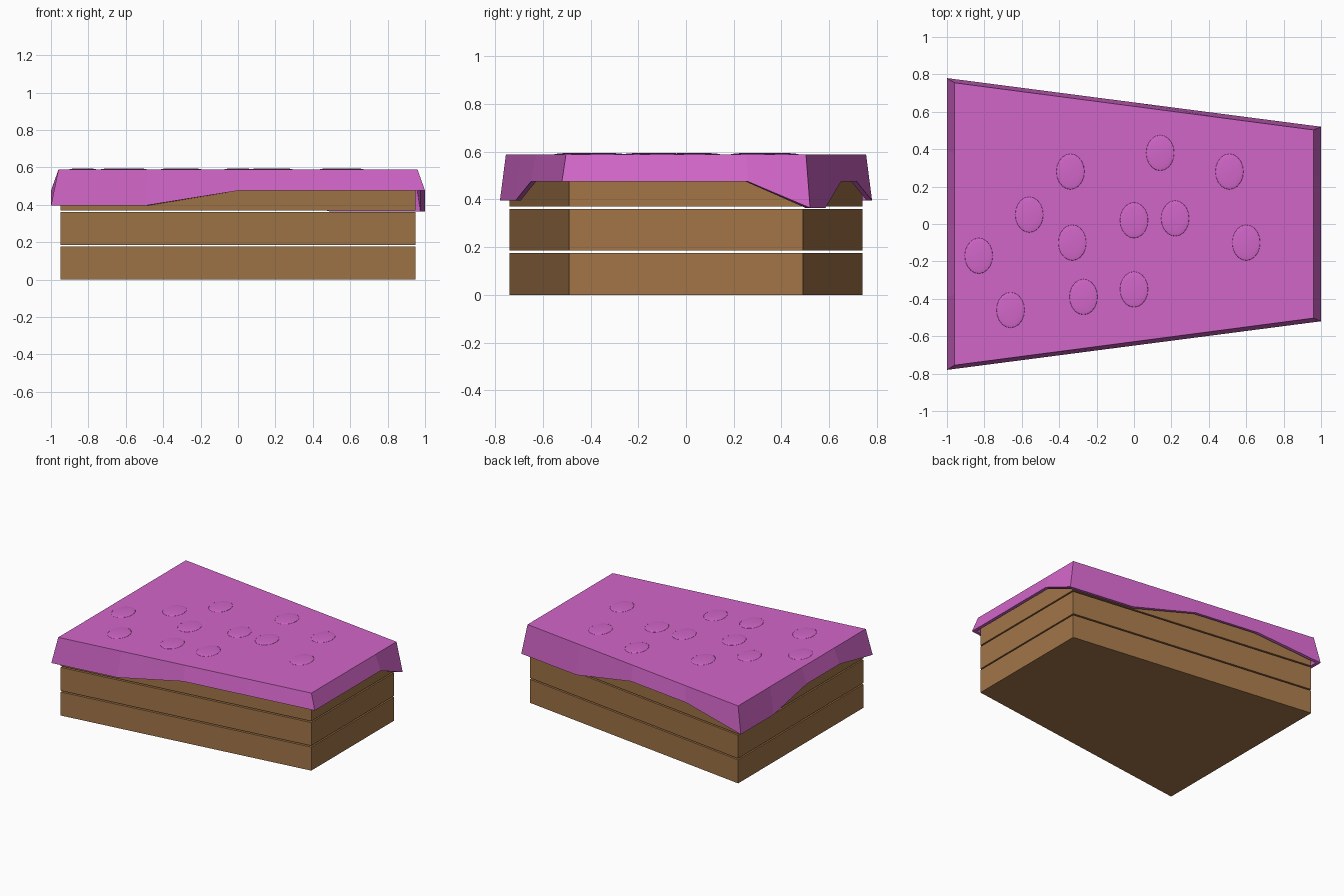
import bpy
import bmesh
from mathutils import Vector

cube = bpy.data.objects.get("Cube")
if cube:
    bpy.data.objects.remove(cube)


def material(name, color):
    mat = bpy.data.materials.new(name)
    mat.use_nodes = True
    mat.diffuse_color = color
    mat.node_tree.nodes["Principled BSDF"].inputs["Base Color"].default_value = color
    return mat


wood = material("brown wood", (0.36, 0.178, 0.064, 1))
cloth = material("pink cloth", (0.645, 0.133, 0.584, 1))


def add_object(name, bm, mat):
    bmesh.ops.recalc_face_normals(bm, faces=bm.faces)
    mesh = bpy.data.meshes.new(name)
    bm.to_mesh(mesh)
    bm.free()
    mesh.materials.append(mat)
    obj = bpy.data.objects.new(name, mesh)
    bpy.context.collection.objects.link(obj)
    return obj


def trapezoid(x, wide, narrow):
    """Corners counter-clockwise, wide end at -x."""
    return [Vector(c) for c in ((-x, -wide), (x, -narrow), (x, narrow), (-x, wide))]


def outline(corners, steps):
    """Split every side of the trapezoid into equal steps."""
    return [a.lerp(b, i / steps)
            for a, b in zip(corners, corners[1:] + corners[:1]) for i in range(steps)]


def stack_loops(bm, loops):
    """Bridge rings of points in order and cap both ends."""
    rings = [[bm.verts.new(p) for p in loop] for loop in loops]
    for low, high in zip(rings, rings[1:]):
        for i in range(len(low)):
            j = (i + 1) % len(low)
            bm.faces.new((low[i], low[j], high[j], high[i]))
    bm.faces.new(rings[0])
    bm.faces.new(rings[-1])


# Three stacked wooden tiers with narrow gaps
base = trapezoid(0.95, 0.74, 0.49)
for name, z0, z1 in (("lower_tier", 0, 0.176), ("middle_tier", 0.186, 0.36),
                     ("upper_tier", 0.37, 0.55)):
    bm = bmesh.new()
    stack_loops(bm, [[(p.x, p.y, z) for p in base] for z in (z0, z1)])
    add_object(name, bm, wood)

# Draped cover: thick cloth with a flared, uneven hem
LOW, DEEP, HIGH = 0.395, 0.365, 0.475
hem = [LOW, LOW, HIGH, HIGH,      # front
       HIGH, HIGH, HIGH, HIGH,    # narrow end
       DEEP, DEEP, HIGH, HIGH,    # back
       LOW, LOW, HIGH, HIGH]      # wide end


def ring(x, wide, narrow, heights):
    return [(p.x, p.y, z) for p, z in zip(outline(trapezoid(x, wide, narrow), 4), heights)]


bm = bmesh.new()
stack_loops(bm, [ring(0.96, 0.755, 0.503, [0.588] * 16),
                 ring(1.0, 0.78, 0.52, hem),
                 ring(0.975, 0.758, 0.5, hem),
                 ring(0.945, 0.735, 0.485, [0.565] * 16)])
add_object("cloth_cover", bm, cloth)

# Shallow round lumps on the cover
lumps = [(-.34, .28), (.14, .38), (.51, .28), (-.56, .05), (0, .02), (.22, .03),
         (.6, -.1), (-.33, -.1), (-.83, -.17), (0, -.35), (-.27, -.39), (-.66, -.46)]
for i, (x, y) in enumerate(lumps):
    bpy.ops.mesh.primitive_uv_sphere_add(segments=20, ring_count=10, radius=1,
                                         location=(x, y, 0.588))
    lump = bpy.context.object
    lump.name = f"cover_lump_{i + 1}"
    lump.scale = (0.075, 0.095, 0.007)
    lump.data.materials.append(cloth)
    bpy.ops.object.shade_smooth()
